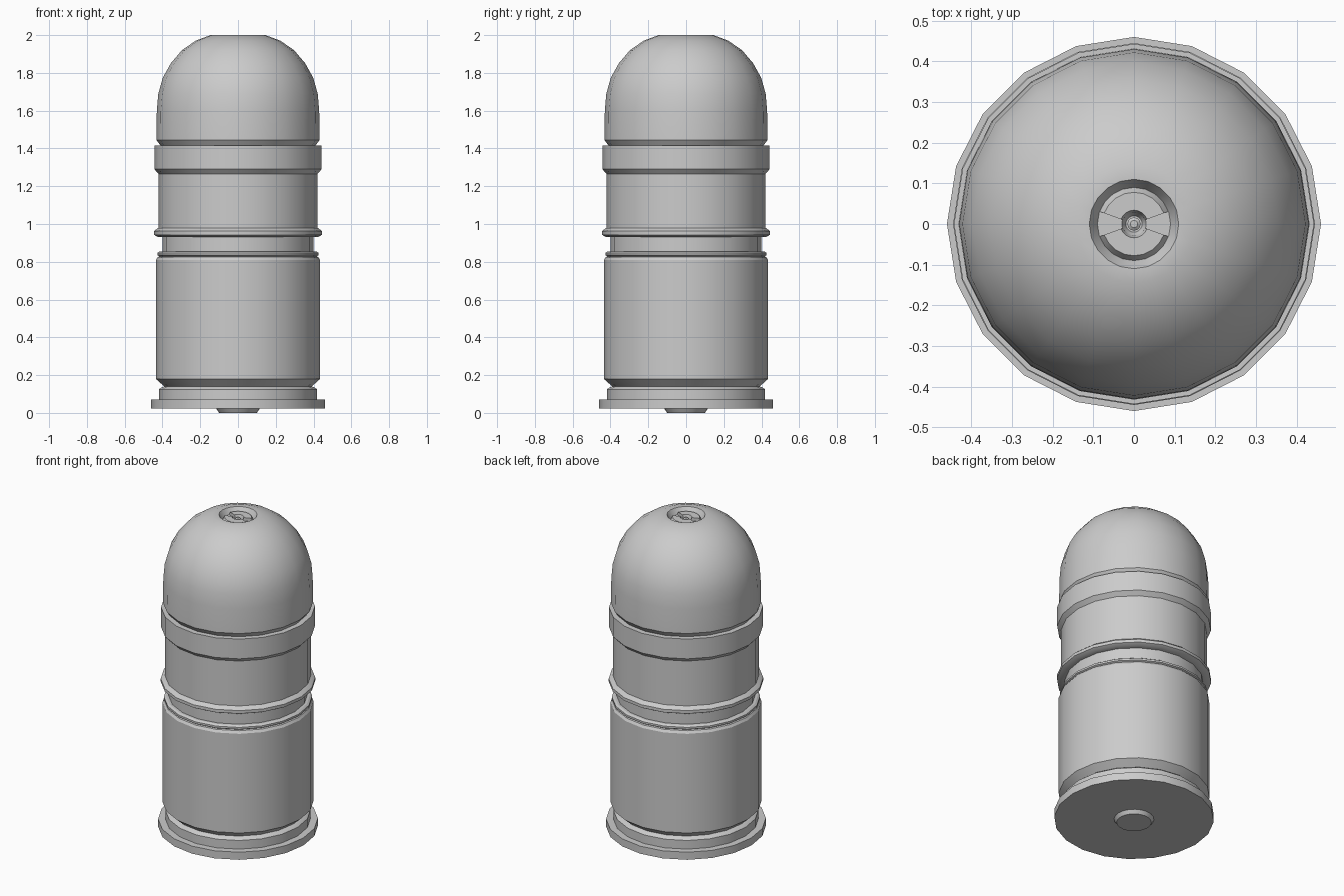
import bpy, bmesh, math

if "Cube" in bpy.data.objects:
    bpy.data.objects.remove(bpy.data.objects["Cube"])

SIDES = 20


def finish(bm, name, angle=30):
    bmesh.ops.remove_doubles(bm, verts=bm.verts, dist=1e-5)
    bmesh.ops.recalc_face_normals(bm, faces=bm.faces)
    mesh = bpy.data.meshes.new(name)
    bm.to_mesh(mesh)
    bm.free()
    ob = bpy.data.objects.new(name, mesh)
    bpy.context.collection.objects.link(ob)
    bpy.ops.object.select_all(action='DESELECT')
    ob.select_set(True)
    bpy.context.view_layer.objects.active = ob
    bpy.ops.object.shade_smooth_by_angle(angle=math.radians(angle))
    return ob


def lathe(name, profile, angle=30):
    """Revolve (radius, height) points around z."""
    bm = bmesh.new()
    verts = [bm.verts.new((r, 0, z)) for r, z in profile]
    edges = [bm.edges.new(pair) for pair in zip(verts, verts[1:])]
    bmesh.ops.spin(bm, geom=verts + edges, cent=(0, 0, 0), axis=(0, 0, 1),
                   angle=math.tau, steps=SIDES, use_duplicate=False)
    return finish(bm, name, angle)


def sector(name, start, end, section, steps=8):
    """Sweep a closed (radius, height) section through part of a turn."""
    bm = bmesh.new()
    rings = []
    for i in range(steps + 1):
        a = math.radians(start + (end - start) * i / steps)
        rings.append([bm.verts.new((r * math.cos(a), r * math.sin(a), z))
                      for r, z in section])
    n = len(section)
    for a, b in zip(rings, rings[1:]):
        for j in range(n):
            k = (j + 1) % n
            bm.faces.new((a[j], a[k], b[k], b[j]))
    bm.faces.new(rings[0])
    bm.faces.new(rings[-1])
    return finish(bm, name)


# Cartridge case with rim, extractor groove and crimp bead
lathe("case", [
    (0, 0.022), (0.46, 0.022), (0.46, 0.07), (0.418, 0.07), (0.418, 0.125),
    (0.405, 0.135), (0.39, 0.14), (0.435, 0.18), (0.435, 0.81),
    (0.425, 0.825), (0.415, 0.828), (0.427, 0.835), (0.427, 0.847),
    (0.415, 0.855), (0.40, 0.855)])

# Primer cap under the base
lathe("primer", [(0.115, 0.022), (0.10, 0), (0, 0)])

# Projectile body with driving ring and wide band
lathe("projectile_body", [
    (0.40, 0.855), (0.40, 0.93), (0.425, 0.932), (0.445, 0.943),
    (0.445, 0.962), (0.425, 0.978), (0.42, 0.98), (0.42, 1.265),
    (0.443, 1.29), (0.443, 1.415), (0.41, 1.415)])

# Rounded nose with a shallow recess at its tip
lathe("nose", [
    (0.41, 1.415), (0.432, 1.445), (0.43, 1.60), (0.422, 1.69),
    (0.398, 1.775), (0.355, 1.852), (0.297, 1.92), (0.225, 1.97),
    (0.145, 2.0), (0.11, 2.0), (0.09, 1.965), (0.03, 1.965),
    (0.02, 1.945), (0, 1.945)])

# Two key plates in the recess, leaving bow-tie slots at left and right
for label, start in (("back", 20), ("front", 200)):
    sector("key_plate_" + label, start, start + 140,
           [(0.09, 1.965), (0.078, 1.985), (0.034, 1.985), (0.028, 1.965)])

# Centre pin
lathe("centre_pin", [(0.016, 1.945), (0.016, 1.975), (0.009, 1.98), (0, 1.98)])
